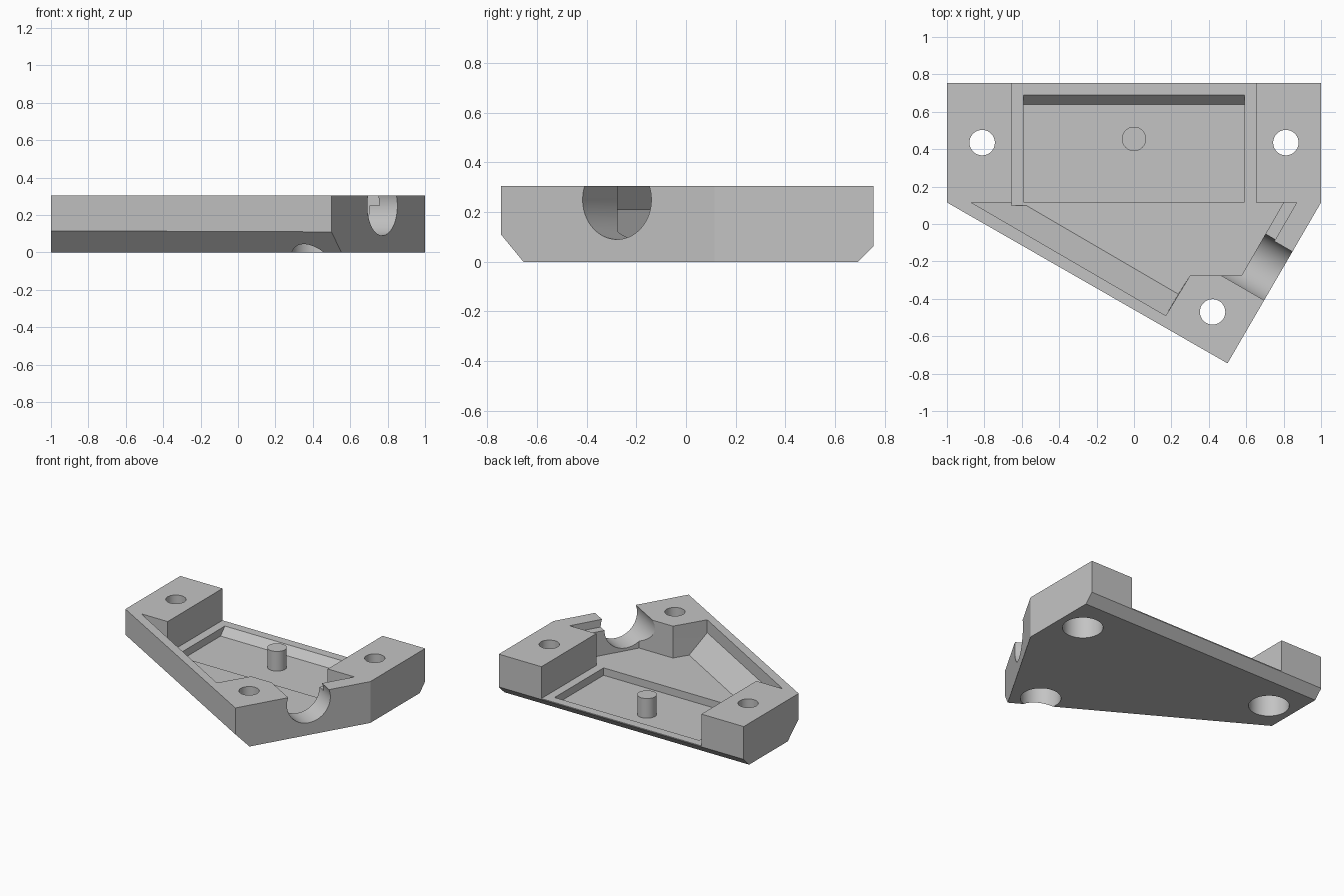
import bpy, bmesh
from math import pi
from mathutils import Vector

cube = bpy.data.objects.get("Cube")
if cube:
    bpy.data.objects.remove(cube, do_unlink=True)

grey = bpy.data.materials.new("plain_grey")
grey.use_nodes = True
GREY = (0.55, 0.55, 0.55, 1)
grey.diffuse_color = GREY
grey.node_tree.nodes["Principled BSDF"].inputs["Base Color"].default_value = GREY


def add_object(name, bm):
    bmesh.ops.recalc_face_normals(bm, faces=bm.faces)
    mesh = bpy.data.meshes.new(name)
    bm.to_mesh(mesh)
    bm.free()
    mesh.materials.append(grey)
    obj = bpy.data.objects.new(name, mesh)
    bpy.context.collection.objects.link(obj)
    return obj


def loft(bottom, z0, z1, top=None):
    """Solid between two outlines with the same number of corners."""
    bm = bmesh.new()
    low = [bm.verts.new((x, y, z0)) for x, y in bottom]
    high = [bm.verts.new((x, y, z1)) for x, y in (top or bottom)]
    bm.faces.new(low)
    bm.faces.new(high)
    for i in range(len(low)):
        j = (i + 1) % len(low)
        bm.faces.new((low[i], low[j], high[j], high[i]))
    return bm


def box(x0, x1, y0, y1):
    return [(x0, y0), (x1, y0), (x1, y1), (x0, y1)]


def cylinder(name, radius, start, end, sides=64):
    start, end = Vector(start), Vector(end)
    axis = end - start
    bm = bmesh.new()
    bmesh.ops.create_cone(bm, cap_ends=True, segments=sides,
                          radius1=radius, radius2=radius, depth=axis.length)
    bm.transform(axis.to_track_quat("Z", "Y").to_matrix().to_4x4())
    bmesh.ops.translate(bm, verts=bm.verts, vec=(start + end) / 2)
    return add_object(name, bm)


def slice_off(bm, point, normal):
    """Remove everything on the normal side of a plane and cap it."""
    geom = bm.verts[:] + bm.edges[:] + bm.faces[:]
    cut = bmesh.ops.bisect_plane(bm, geom=geom, plane_co=point,
                                 plane_no=normal, clear_outer=True)
    rim = [e for e in cut["geom_cut"] if isinstance(e, bmesh.types.BMEdge)]
    bmesh.ops.holes_fill(bm, edges=rim, sides=0)


def carve(target, cutter):
    cutter.hide_render = True
    mod = target.modifiers.new("carve", "BOOLEAN")
    mod.operation = "DIFFERENCE"
    mod.solver = "EXACT"
    mod.object = cutter
    bpy.context.view_layer.objects.active = target
    bpy.ops.object.modifier_apply(modifier=mod.name)
    bpy.data.objects.remove(cutter, do_unlink=True)


def smooth(obj):
    bpy.ops.object.select_all(action="DESELECT")
    obj.select_set(True)
    bpy.context.view_layer.objects.active = obj
    bpy.ops.object.shade_smooth_by_angle(angle=pi / 6)


HEIGHT, FLOOR, POCKET = 0.305, 0.07, 0.015
inward = Vector((0.5, 0.866, 0))     # from the long sloping side
outward = Vector((0.866, -0.5, 0))   # out of the short sloping side

# Housing body with chamfered lower edges
body = loft([(-1, 0.755), (-1, 0.115), (0.5, -0.745), (1, 0.115), (1, 0.755)], 0, HEIGHT)
slice_off(body, (0.5, -0.745, 0.11), -inward - Vector((0, 0, 0.95)))
slice_off(body, (0, 0.755, 0.063), (0, 1, -1))
housing = add_object("housing", body)

# Front cavity: sloped lower part, straight middle, wider top
column = [(0.30, -0.275)]
left_low, left_high = [(-0.603, 0.115), (0.237, -0.375)], [(-0.87, 0.115), (0.17, -0.49)]
right_low, right_high = [(0.575, -0.275), (0.8, 0.115)], [(0.645, -0.275), (0.87, 0.115)]
carve(housing, add_object("cavity_upper", loft(left_high + column + right_high, 0.25, 0.5)))
carve(housing, add_object("cavity_middle", loft(left_high + column + right_low, 0.21, 0.4)))
carve(housing, add_object("cavity_lower", loft(
    left_low + column + right_low, FLOOR, 0.21, left_high + column + right_low)))

# Open bay between the two rear blocks, with a shallow pocket in its floor
carve(housing, add_object("rear_bay", loft(box(-0.655, 0.652, 0.1, 0.9), FLOOR, 0.5)))
carve(housing, add_object("pocket", loft(
    box(-0.59, 0.59, 0.118, 0.64), POCKET, 0.09, box(-0.59, 0.59, 0.118, 0.708))))

# Round cable port through the short sloping side
port = Vector((0.77, -0.277, 0.25))
carve(housing, cylinder("port_cutter", 0.16, port - outward * 0.36, port + outward * 0.2, 96))

# Screw holes, counterbored from below
for x, y in ((-0.812, 0.435), (0.812, 0.435), (0.42, -0.47)):
    carve(housing, cylinder("screw_cutter", 0.068, (x, y, -0.1), (x, y, 0.5)))
    carve(housing, cylinder("head_cutter", 0.136, (x, y, -0.1), (x, y, 0.22)))
smooth(housing)

# Locating peg
smooth(cylinder("locating_peg", 0.065, (0, 0.455, POCKET - 0.005), (0, 0.455, 0.16), 48))
